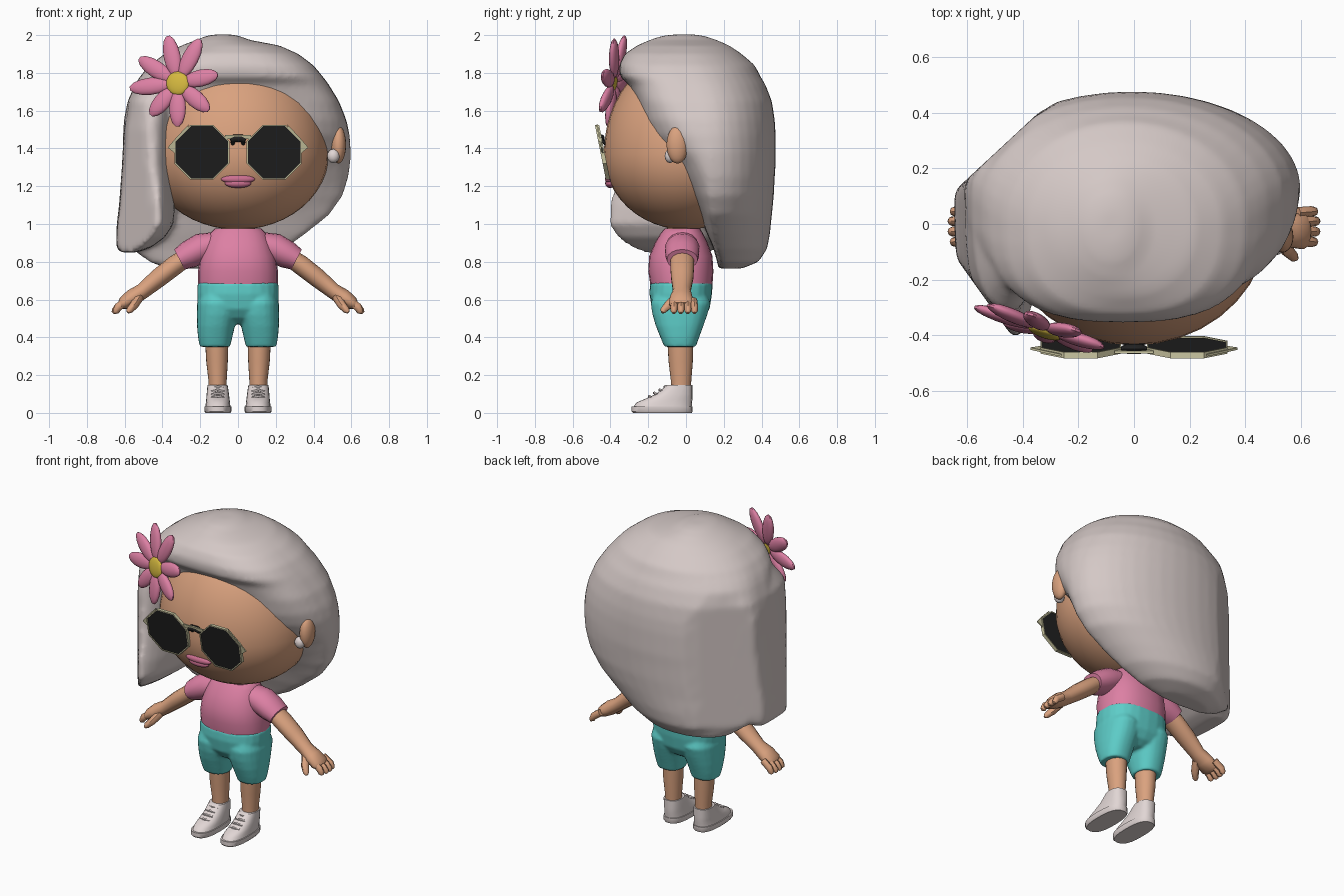
import bpy, bmesh, math
from mathutils import Vector, Matrix

if "Cube" in bpy.data.objects:
    bpy.data.objects.remove(bpy.data.objects["Cube"])


def mat(name, r, g, b):
    m = bpy.data.materials.new(name)
    m.diffuse_color = (r, g, b, 1)
    m.use_nodes = True
    m.node_tree.nodes["Principled BSDF"].inputs["Base Color"].default_value = m.diffuse_color
    return m


SKIN = mat("tan_skin", .70, .36, .21)
HAIR = mat("pale_hair", .66, .58, .565)
PINK = mat("pink_cloth", .72, .215, .37)
TEAL = mat("teal_cloth", .11, .61, .58)
WHITE = mat("white_shoe", .75, .67, .66)
BLACK = mat("black_lens", .015, .015, .015)
BEIGE = mat("beige_frame", .60, .57, .36)
YELLOW = mat("yellow_center", .66, .48, .05)
LIP = mat("lip_pink", .60, .16, .28)


def finish(name, bm, m, mirror=False, angle=45):
    bmesh.ops.recalc_face_normals(bm, faces=bm.faces)
    me = bpy.data.meshes.new(name)
    bm.to_mesh(me)
    bm.free()
    me.materials.append(m)
    ob = bpy.data.objects.new(name, me)
    bpy.context.collection.objects.link(ob)
    bpy.ops.object.select_all(action='DESELECT')
    ob.select_set(True)
    bpy.context.view_layer.objects.active = ob
    bpy.ops.object.shade_smooth_by_angle(angle=math.radians(angle))
    if mirror:
        ob.modifiers.new("mirror", 'MIRROR').use_mirror_merge = False
    return ob


def blend(parts, voxel, smooth):
    """Join overlapping parts into one smooth skin."""
    bpy.ops.object.select_all(action='DESELECT')
    for p in parts:
        p.select_set(True)
    bpy.context.view_layer.objects.active = parts[0]
    bpy.ops.object.join()
    ob = parts[0]
    rm = ob.modifiers.new("blend", 'REMESH')
    rm.mode, rm.voxel_size, rm.use_smooth_shade = 'VOXEL', voxel, True
    sm = ob.modifiers.new("soften", 'SMOOTH')
    sm.factor, sm.iterations = .5, smooth


def skin_rings(bm, rings, closed=False):
    vs = [[bm.verts.new(p) for p in r] for r in rings]
    n = len(vs[0])
    for a, b in zip(vs, vs[1:] + (vs[:1] if closed else [])):
        for i in range(n):
            bm.faces.new((a[i], a[(i + 1) % n], b[(i + 1) % n], b[i]))
    if not closed:
        bm.faces.new(vs[0])
        bm.faces.new(vs[-1])


def loft(name, rows, m, mirror=False, n=24, e=2.0, angle=45, rule=None):
    """Rows of (z, x0, x1, y_front, y_back, optional widest y, optional front squareness)."""
    rings = []
    for row in rows:
        z, x0, x1, yf, yb = row[:5]
        ym = row[5] if len(row) > 5 else (yf + yb) / 2
        ring = []
        for i in range(n):
            t = 2 * math.pi * i / n
            k = row[6] if len(row) > 6 and math.sin(t) < 0 else e
            c = math.copysign(abs(math.cos(t)) ** (2 / k), math.cos(t))
            s = math.copysign(abs(math.sin(t)) ** (2 / k), math.sin(t))
            x, y = (x0 + x1) / 2 + (x1 - x0) / 2 * c, ym + s * ((yb - ym) if s > 0 else (ym - yf))
            ring.append((x, rule(x, y) if rule else y, z))
        rings.append(ring)
    bm = bmesh.new()
    skin_rings(bm, rings)
    return finish(name, bm, m, mirror, angle)


def tube(name, pts, m, mirror=False, n=14):
    """Points of (x, y, z, radius, radius along y)."""
    rings, P = [], [Vector(p[:3]) for p in pts]
    for i, p in enumerate(pts):
        d = (P[min(i + 1, len(P) - 1)] - P[max(i - 1, 0)]).normalized()
        u = Vector((0, 1, 0)).cross(d).normalized()
        w = d.cross(u)
        rings.append([P[i] + u * p[3] * math.cos(2 * math.pi * k / n)
                      + w * p[4] * math.sin(2 * math.pi * k / n) for k in range(n)])
    bm = bmesh.new()
    skin_rings(bm, rings)
    return finish(name, bm, m, mirror)


def ball(name, c, r, m, mirror=False, rot=None, seg=20):
    bm = bmesh.new()
    M = Matrix.Translation(c) @ (rot or Matrix()) @ Matrix.Diagonal((*r, 1))
    bmesh.ops.create_uvsphere(bm, u_segments=seg, v_segments=seg // 2 + 2, radius=1, matrix=M)
    return finish(name, bm, m, mirror)


def plate(name, pts, half, m, mirror=False, hole=None):
    """Flat outline in x and z, leaning forward at the top."""
    def ring(p, s):
        return [(x, -.41 - (z - 1.22) * .2 + s, z) for x, z in p]
    bm = bmesh.new()
    rings = [ring(pts, -half), ring(pts, half)]
    if hole:
        rings += [ring(hole, half), ring(hole, -half)]
    skin_rings(bm, rings, bool(hole))
    return finish(name, bm, m, mirror, 20)


# Head: taller above the cheeks than below
bm = bmesh.new()
bmesh.ops.create_uvsphere(bm, u_segments=36, v_segments=24, radius=1)
for v in bm.verts:
    v.co = (v.co.x * .48, v.co.y * .435, 1.37 + v.co.z * (.54 if v.co.z > 0 else .40))
finish("head", bm, SKIN)
loft("neck", [(.93, -.09, .09, -.1, .07), (1.02, -.09, .09, -.1, .07)], SKIN)

# Hair: one big mass with its front sunk into the head, blended with a side lock
def back_slant(x, y):
    return min(y, .16 + .93 * (x + .6))


hair = loft("hair", [
    (.765, -.38, -.02, .17, .30, .21), (.80, -.47, .12, .165, .385, .19),
    (.87, -.57, .25, .145, .43, .17), (.95, -.60, .36, .11, .445, .15),
    (1.05, -.605, .485, .07, .455, .14), (1.15, -.61, .555, .01, .465, .14),
    (1.25, -.61, .585, -.06, .47, .14), (1.32, -.61, .595, -.11, .475, .13),
    (1.38, -.61, .598, -.165, .475, .13, 2.2),
    (1.47, -.61, .592, -.225, .475, .12, 2.5), (1.55, -.605, .575, -.25, .47, .11, 2.8),
    (1.65, -.585, .535, -.268, .455, .1, 3.2),
    (1.74, -.545, .48, -.305, .42, .07, 3), (1.78, -.52, .45, -.35, .395, .05, 2.9),
    (1.84, -.47, .40, -.355, .365, .02, 2.7), (1.90, -.39, .32, -.325, .295, 0, 2.5),
    (1.945, -.30, .22, -.26, .23), (1.975, -.22, .06, -.19, .16),
    (1.995, -.17, .01, -.13, .10), (2.003, -.13, -.03, -.07, .05)],
    HAIR, n=40, rule=back_slant)
lock = loft("hair_lock", [
    (.85, -.625, -.53, -.24, .12, .05), (.875, -.645, -.46, -.32, .16, .06),
    (.93, -.645, -.385, -.40, .2, .08), (1.0, -.642, -.34, -.46, .22, .08),
    (1.1, -.63, -.332, -.43, .24, .08), (1.3, -.615, -.345, -.365, .24, .08),
    (1.5, -.605, -.345, -.335, .22, .06), (1.65, -.58, -.33, -.305, .18, .05),
    (1.77, -.5, -.34, -.22, .1)], HAIR, n=40, e=2.4,
    rule=lambda x, y: max(back_slant(x, y), -.12 - 1.4 * (x + .64)))
blend([hair, lock], .017, 5)

# Ears and earrings
ball("ears", (.532, -.045, 1.42), (.04, .058, .10), SKIN, True)
ball("earrings", (.505, -.085, 1.36), (.033, .028, .037), WHITE, True, seg=12)

# Lips
ball("upper_lip", (0, -.405, 1.237), (.09, .024, .024), LIP)
ball("lower_lip", (0, -.402, 1.215), (.07, .026, .024), LIP)

# Sunglasses
def octagon(r):
    return [(.191 + r * math.cos(math.radians(22.5 + 45 * i)),
             1.38 + r * math.sin(math.radians(22.5 + 45 * i))) for i in range(8)]


plate("lenses", octagon(.151), .006, BLACK, True)
plate("glasses_rims", octagon(.157), .011, BEIGE, True, octagon(.150))
plate("glasses_wings", [(.26, 1.528), (.325, 1.46), (.372, 1.405), (.335, 1.375), (.30, 1.38)],
      .004, BEIGE, True)
plate("glasses_bar", [(-.07, 1.45), (.07, 1.45), (.07, 1.472), (-.07, 1.472)], .005, BEIGE)
tube("glasses_bridge", [(-.04, -.45, 1.445, .016, .014), (-.02, -.448, 1.455, .02, .018),
                        (.02, -.448, 1.455, .02, .018), (.04, -.45, 1.445, .016, .014)], BLACK, n=8)
tube("nose_pads", [(.025, -.445, 1.445, .012, .012), (.03, -.405, 1.41, .012, .012)], BLACK, True, 8)

# Flower: petals laid out on a leaning plane
ex = Vector((1, -.33, 0)).normalized()
ez = Vector((0, .15, 1)).normalized()
ny = ez.cross(ex).normalized()
center = Vector((-.32, -.378, 1.745))
for i, (deg, length) in enumerate([(102, .265), (62, .265), (12, .23), (-40, .235),
                                   (-90, .235), (-131, .225), (186, .27), (148, .26)]):
    a = math.radians(deg)
    d = (ex * math.cos(a) + ez * math.sin(a)).normalized()
    side = ny.cross(d).normalized()
    rot = Matrix((d, side, d.cross(side))).transposed().to_4x4()
    ball(f"petal_{i + 1}", center + d * (length / 2 + .015), (length / 2 - .015, .046, .024),
         PINK, rot=rot, seg=14)
rot = Matrix((ex, ez, ny)).transposed().to_4x4()
ball("flower_center", center + Vector((0, -.012, 0)), (.063, .063, .018), YELLOW, rot=rot)

# Shirt
loft("shirt", [(.675, -.212, .212, -.188, .14), (.75, -.212, .212, -.2, .145),
               (.83, -.20, .20, -.195, .14), (.90, -.175, .175, -.165, .115),
               (.95, -.15, .15, -.135, .09), (.975, -.125, .125, -.115, .075)], PINK, e=2.3)
tube("sleeves", [(.11, -.02, .90, .06, .08), (.19, -.02, .873, .08, .092),
                 (.26, -.02, .838, .074, .09), (.31, -.02, .812, .06, .082)], PINK, True, 18)

# Arms and hands
tube("arms", [(.25, -.02, .84, .045, .06), (.33, -.02, .785, .052, .065), (.42, -.02, .715, .05, .06),
              (.505, -.022, .645, .042, .048), (.56, -.025, .61, .045, .06),
              (.605, -.025, .58, .036, .067), (.622, -.025, .568, .022, .055)], SKIN, True)
for i, y in enumerate((.045, .01, -.027, -.064)):
    tip = .664 - .008 * abs(i - 1.5)
    tube(f"finger_{i + 1}", [(.585, y * .9, .595, .022, .02), (.635, y, .56, .022, .019),
                             (tip - .006, y, .538, .018, .017), (tip + .003, y, .528, .008, .008)],
         SKIN, True, 8)
tube("thumbs", [(.525, -.05, .61, .025, .028), (.55, -.095, .57, .023, .024),
                (.575, -.12, .543, .018, .018), (.583, -.125, .531, .008, .008)], SKIN, True, 8)

# Shorts: hips blended with two legs
shorts = [loft("shorts", [(.47, -.04, .04, -.09, .05), (.50, -.13, .13, -.145, .095),
                          (.55, -.21, .21, -.18, .125), (.63, -.216, .216, -.194, .138),
                          (.692, -.214, .214, -.19, .142)], TEAL, e=2.4)]
for s in (-1, 1):
    shorts.append(loft("shorts_leg", [
        (z, *sorted((s * a, s * b)), f, k) for z, a, b, f, k in (
            (.35, .042, .203, -.115, .052), (.40, .03, .212, -.136, .07),
            (.46, .016, .217, -.16, .092), (.52, .0, .218, -.178, .113),
            (.58, .0, .217, -.187, .13), (.63, .02, .2, -.17, .11))], TEAL, e=2.3))
blend(shorts, .009, 5)

# Legs
loft("legs", [(.10, .062, .155, -.08, .025), (.17, .06, .156, -.08, .028),
              (.27, .054, .168, -.092, .036), (.40, .05, .175, -.1, .04)], SKIN, True)

# Shoes: sole, upper and laces
loft("soles", [(0, .04, .172, -.28, .03), (.008, .035, .178, -.288, .035),
               (.035, .035, .178, -.288, .035)], WHITE, True, e=2.6, angle=40)
loft("shoe_uppers", [(.03, .04, .173, -.28, .03), (.055, .042, .17, -.262, .032),
                     (.075, .045, .168, -.215, .034), (.10, .048, .166, -.16, .034),
                     (.13, .052, .163, -.122, .034), (.148, .055, .162, -.10, .034)],
     WHITE, True, e=2.5, angle=40)
for i in range(4):
    y, z = -.195 + .028 * i, .088 + .017 * i
    tube(f"lace_{i + 1}", [(.075, y + .012, z - .008, .008, .008), (.107, y, z, .008, .008),
                           (.139, y + .012, z - .008, .008, .008)], WHITE, True, 6)
